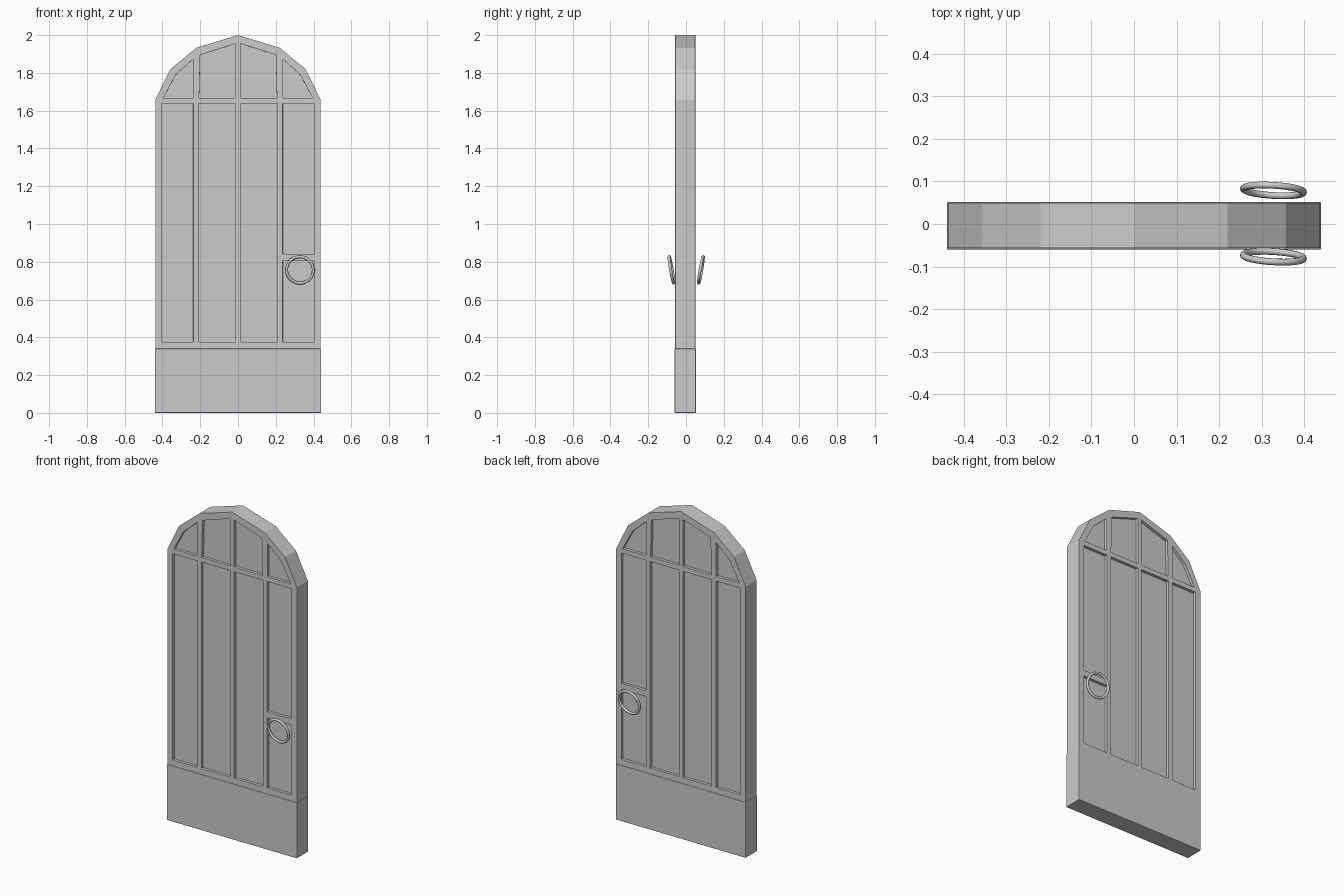
import bpy, bmesh, math

if "Cube" in bpy.data.objects:
    bpy.data.objects.remove(bpy.data.objects["Cube"])

Y_FRONT, Y_BACK = -0.057, 0.049   # faces of the door slab
RECESS = 0.018                    # depth of the sunken panels


def prisms(name, parts):
    """One mesh made of (x, z) profiles, each extruded from y0 to y1."""
    bm = bmesh.new()
    for profile, y0, y1 in parts:
        face = bm.faces.new([bm.verts.new((x, y0, z)) for x, z in profile])
        ext = bmesh.ops.extrude_face_region(bm, geom=[face])
        moved = [v for v in ext["geom"] if isinstance(v, bmesh.types.BMVert)]
        bmesh.ops.translate(bm, verts=moved, vec=(0, y1 - y0, 0))
    bmesh.ops.recalc_face_normals(bm, faces=bm.faces)
    mesh = bpy.data.meshes.new(name)
    bm.to_mesh(mesh)
    bm.free()
    obj = bpy.data.objects.new(name, mesh)
    bpy.context.collection.objects.link(obj)
    return obj


def rect(x0, x1, z0, z1):
    return [(x0, z0), (x1, z0), (x1, z1), (x0, z1)]


def mirrored(profile):
    return [(-x, z) for x, z in profile]


def soften(obj, width):
    bev = obj.modifiers.new("soft_edges", "BEVEL")
    bev.width = width
    bev.segments = 2
    bev.limit_method = "ANGLE"
    bev.angle_limit = math.radians(40)


# Arched door slab
arch = [(0.438, 1.657), (0.358, 1.82), (0.22, 1.933)]
outline = [(-0.438, 0), (0.438, 0)] + arch + [(0, 2.0)] + mirrored(arch)[::-1]
door = prisms("door_slab", [(outline, Y_FRONT, Y_BACK)])

# Sunken panels: tall lower ones, a split one at the handle, and arched top ones
outer_top = [(0.238, 1.667), (0.395, 1.667), (0.33, 1.79), (0.238, 1.872)]
inner_top = [(0.013, 1.667), (0.206, 1.667), (0.2, 1.895), (0.013, 1.955)]
panels = [
    rect(-0.403, -0.237, 0.376, 1.638),
    rect(-0.208, -0.013, 0.376, 1.638),
    rect(0.013, 0.208, 0.376, 1.638),
    rect(0.237, 0.403, 0.376, 0.805),
    rect(0.237, 0.403, 0.841, 1.638),
    outer_top, mirrored(outer_top), inner_top, mirrored(inner_top),
]
cuts = [(p, Y_FRONT - 0.05, Y_FRONT + RECESS) for p in panels]
cuts += [(p, Y_BACK - RECESS, Y_BACK + 0.05) for p in panels]
cutter = prisms("panel_cutter", cuts)
cutter.hide_render = True
cutter.hide_set(True)
cut = door.modifiers.new("panels", "BOOLEAN")
cut.operation = "DIFFERENCE"
cut.solver = "EXACT"
cut.object = cutter
soften(door, 0.004)

# Kick board, slightly proud of the slab
kick = prisms("kick_board", [(rect(-0.44, 0.44, 0, 0.34), Y_FRONT - 0.003, Y_BACK + 0.003)])
soften(kick, 0.003)

# Ring handles hanging from the lock rail on both sides
for name, y, side in (("front_ring", -0.077, 1), ("back_ring", 0.079, -1)):
    bpy.ops.mesh.primitive_torus_add(
        major_segments=32, minor_segments=10, major_radius=0.071, minor_radius=0.008,
        location=(0.328, y, 0.757),
        rotation=(math.pi / 2 + side * -0.17, 0, -0.06))
    ring = bpy.context.object
    ring.name = name
    # lower edge must swing away from the door
    ring.rotation_euler.x = math.pi / 2 + side * 0.17
    bpy.ops.object.shade_smooth_by_angle(angle=math.radians(60))
